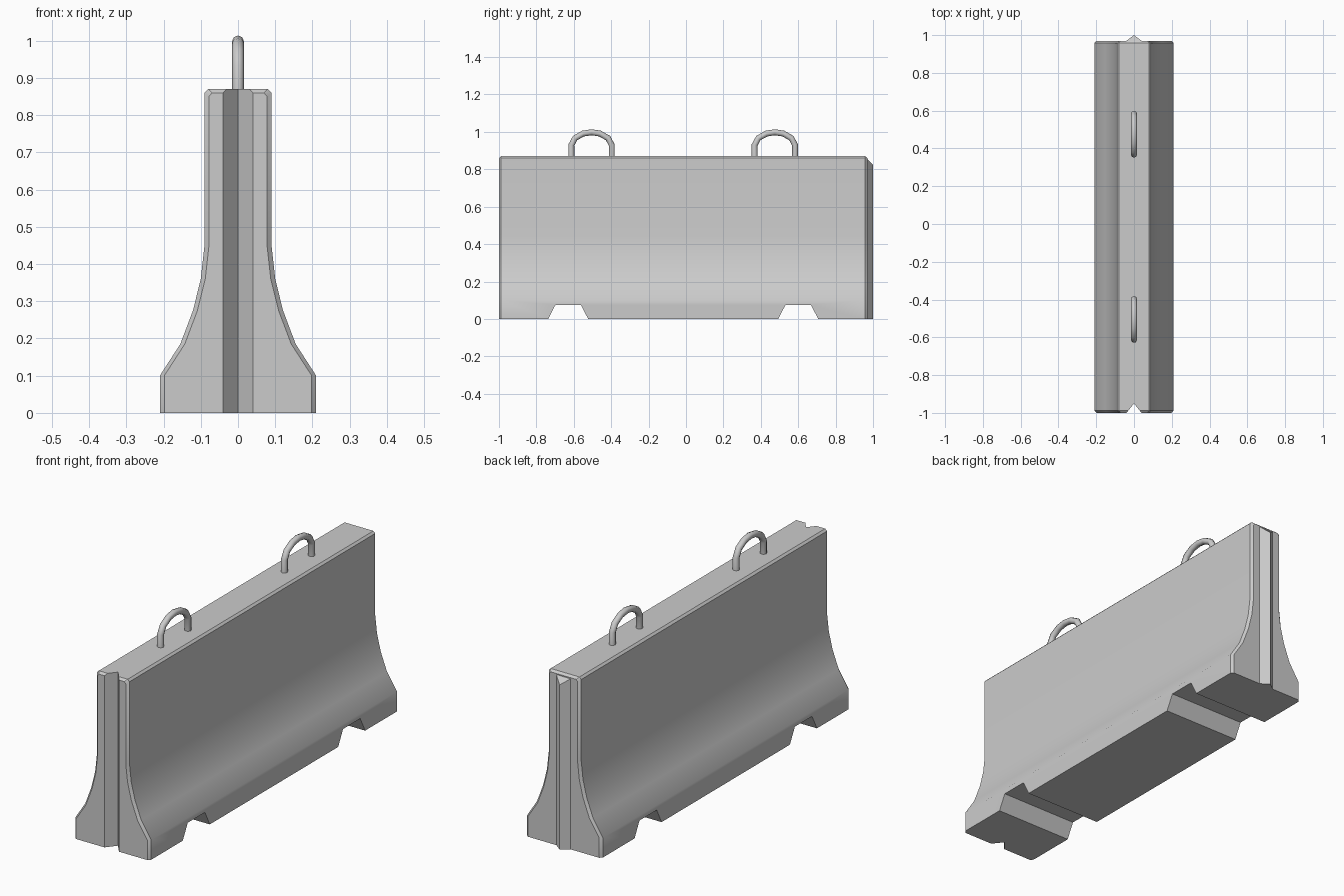
import bpy, bmesh
from math import radians

if "Cube" in bpy.data.objects:
    bpy.data.objects.remove(bpy.data.objects["Cube"])

Y0, Y1, MID = -1.0, 0.97, -0.015


def make(name, verts, faces):
    me = bpy.data.meshes.new(name)
    me.from_pydata(verts, [], faces)
    bm = bmesh.new()
    bm.from_mesh(me)
    bmesh.ops.recalc_face_normals(bm, faces=bm.faces)
    bm.to_mesh(me)
    bm.free()
    ob = bpy.data.objects.new(name, me)
    bpy.context.collection.objects.link(ob)
    return ob


def loft(name, rings):
    n = len(rings[0])
    faces = [list(range(n)), [(len(rings) - 1) * n + i for i in range(n)]]
    for r in range(len(rings) - 1):
        for i in range(n):
            j = (i + 1) % n
            faces.append((r * n + i, r * n + j, (r + 1) * n + j, (r + 1) * n + i))
    return make(name, [v for ring in rings for v in ring], faces)


def activate(ob):
    bpy.ops.object.select_all(action='DESELECT')
    ob.select_set(True)
    bpy.context.view_layer.objects.active = ob


# Flared barrier body with bevelled ends
half = [(0.21, 0), (0.21, 0.10), (0.155, 0.185), (0.121, 0.275),
        (0.10, 0.36), (0.09, 0.45), (0.09, 0.86), (0.08, 0.87)]


def section(y, inset):
    side = [(x - inset, z) for x, z in half]
    if inset:
        side[-2:] = [(0.078, 0.85), (0.07, 0.86)]
    return [(x, y, z) for x, z in side] + [(-x, y, z) for x, z in reversed(side)]


body = loft("barrier_body", [section(Y0, 0.012), section(Y0 + 0.012, 0),
                             section(Y1 - 0.012, 0), section(Y1, 0.012)])

# Cutters: forklift slots underneath and the V groove in the front end
cutters = []
for s in (-1, 1):
    c = MID + s * 0.615
    prof = [(c - 0.112, -0.01), (c + 0.112, -0.01), (c + 0.068, 0.075), (c - 0.068, 0.075)]
    cutters.append(loft("slot_cutter", [[(x, y, z) for y, z in prof] for x in (-0.3, 0.3)]))
groove = [(-0.048, -1.01), (0.048, -1.01), (0, -0.95)]
cutters.append(loft("groove_cutter", [[(x, y, z) for x, y in groove] for z in (-0.1, 1.0)]))

activate(body)
for c in cutters:
    m = body.modifiers.new("cut", 'BOOLEAN')
    m.operation = 'DIFFERENCE'
    m.solver = 'EXACT'
    m.object = c
    bpy.ops.object.modifier_apply(modifier=m.name)
    bpy.data.objects.remove(c)
bpy.ops.object.shade_smooth_by_angle(angle=radians(34))

# Tongue on the back end, sloping into the top
tongue = [(-0.04, Y1), (0, 1.0), (0.04, Y1), (0.04, 0.955), (-0.04, 0.955)]
heights = [0.855, 0.825, 0.855, 0.869, 0.869]
loft("end_tongue", [[(x, y, 0) for x, y in tongue],
                    [(x, y, h) for (x, y), h in zip(tongue, heights)]])

# Lifting loops
path = [(-0.108, 0.85), (-0.108, 0.93), (-0.088, 0.967), (-0.045, 0.991), (0, 0.998),
        (0.045, 0.991), (0.088, 0.967), (0.108, 0.93), (0.108, 0.85)]
for s, tag in ((-1, "front"), (1, "back")):
    cu = bpy.data.curves.new("lifting_loop_" + tag, 'CURVE')
    cu.dimensions = '3D'
    cu.bevel_depth = 0.016
    cu.bevel_resolution = 2
    sp = cu.splines.new('POLY')
    sp.points.add(len(path) - 1)
    for p, (y, z) in zip(sp.points, path):
        p.co = (0, MID + s * 0.49 + y, z, 1)
    ob = bpy.data.objects.new("lifting_loop_" + tag, cu)
    bpy.context.collection.objects.link(ob)
    activate(ob)
    bpy.ops.object.convert(target='MESH')
    bpy.ops.object.shade_smooth_by_angle(angle=radians(50))
